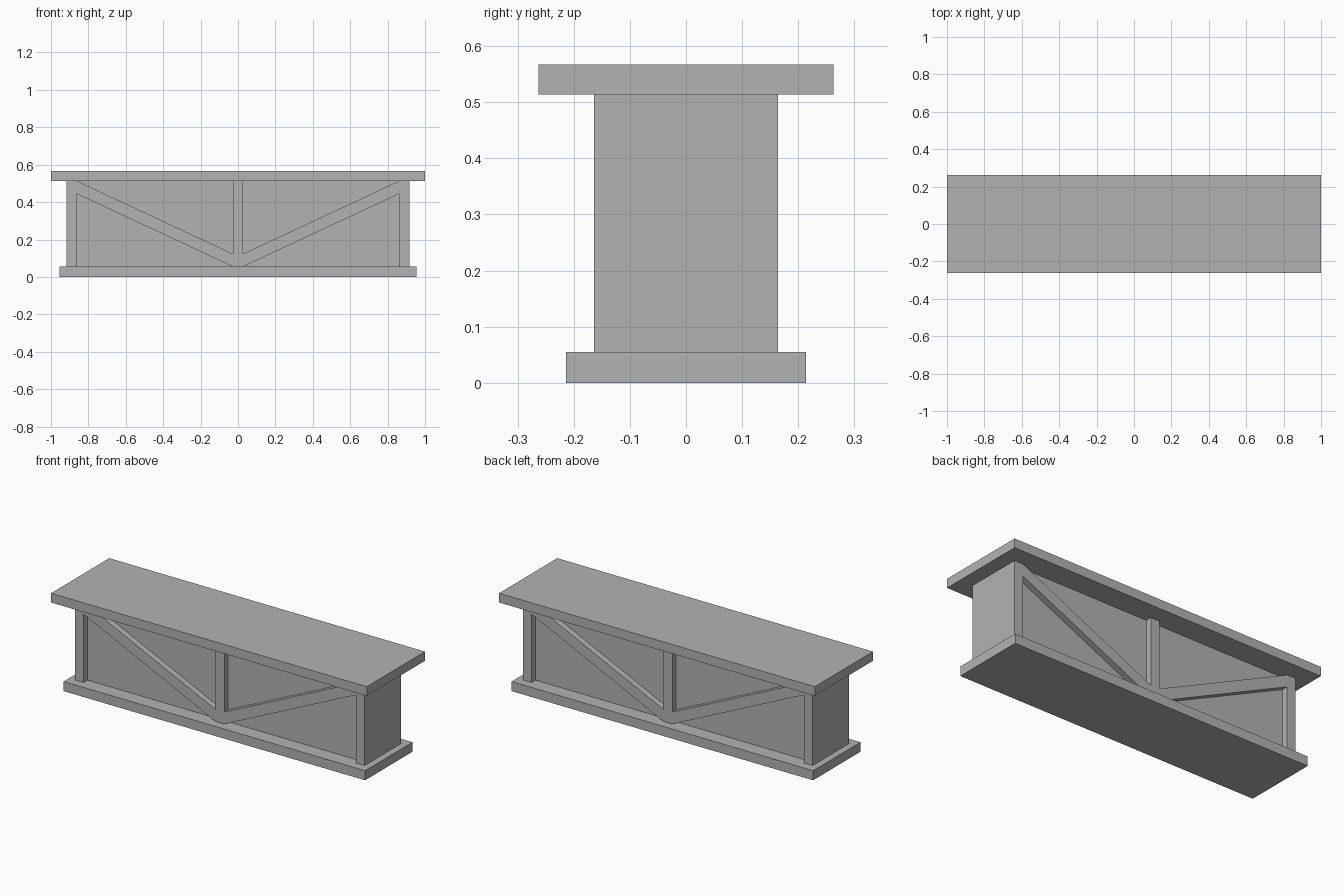
import bpy
import bmesh

old = bpy.data.objects.get("Cube")
if old:
    bpy.data.objects.remove(old)

grey = bpy.data.materials.new("plain_grey")
grey.use_nodes = True
colour = (0.45, 0.45, 0.45, 1)
grey.diffuse_color = colour
grey.node_tree.nodes["Principled BSDF"].inputs["Base Color"].default_value = colour

BASE_TOP, SLAB_BOTTOM, SLAB_TOP = 0.055, 0.514, 0.567
END_X, POST_INNER, MID_HALF = 0.917, 0.863, 0.028
FACE_Y, PANEL_Y = 0.164, 0.129


def prism(name, outline, y0, y1):
    """Extrude an (x, z) outline from y0 to y1."""
    bm = bmesh.new()
    face = bm.faces.new([bm.verts.new((x, y0, z)) for x, z in outline])
    ext = bmesh.ops.extrude_face_region(bm, geom=[face])
    verts = [g for g in ext["geom"] if isinstance(g, bmesh.types.BMVert)]
    bmesh.ops.translate(bm, verts=verts, vec=(0, y1 - y0, 0))
    bmesh.ops.recalc_face_normals(bm, faces=bm.faces)
    mesh = bpy.data.meshes.new(name)
    bm.to_mesh(mesh)
    bm.free()
    mesh.materials.append(grey)
    obj = bpy.data.objects.new(name, mesh)
    bpy.context.collection.objects.link(obj)
    return obj


def box(name, x0, x1, y0, y1, z0, z1):
    return prism(name, [(x0, z0), (x1, z0), (x1, z1), (x0, z1)], y0, y1)


# Top slab, base and recessed core
box("top_slab", -1, 1, -0.263, 0.263, SLAB_BOTTOM, SLAB_TOP)
box("base", -0.955, 0.955, -0.214, 0.214, 0, BASE_TOP)
box("core_panel", -POST_INNER, POST_INNER, -PANEL_Y, PANEL_Y, BASE_TOP, SLAB_BOTTOM)

# End walls, whose edges form the corner posts
for side, s in (("left", 1), ("right", -1)):
    box(side + "_end_wall", s * POST_INNER, s * END_X, -FACE_Y, FACE_Y,
        BASE_TOP, SLAB_BOTTOM)

# Middle post and diagonal braces on the front and back
for face, f in (("front", -1), ("back", 1)):
    y0, y1 = f * PANEL_Y, f * FACE_Y
    box(face + "_middle_post", -MID_HALF, MID_HALF, y0, y1, BASE_TOP, SLAB_BOTTOM)
    for side, s in (("left", 1), ("right", -1)):
        prism(f"{face}_{side}_brace",
              [(s * MID_HALF, BASE_TOP), (s * POST_INNER, 0.445),
               (s * POST_INNER, SLAB_BOTTOM), (s * MID_HALF, 0.124)], y0, y1)
